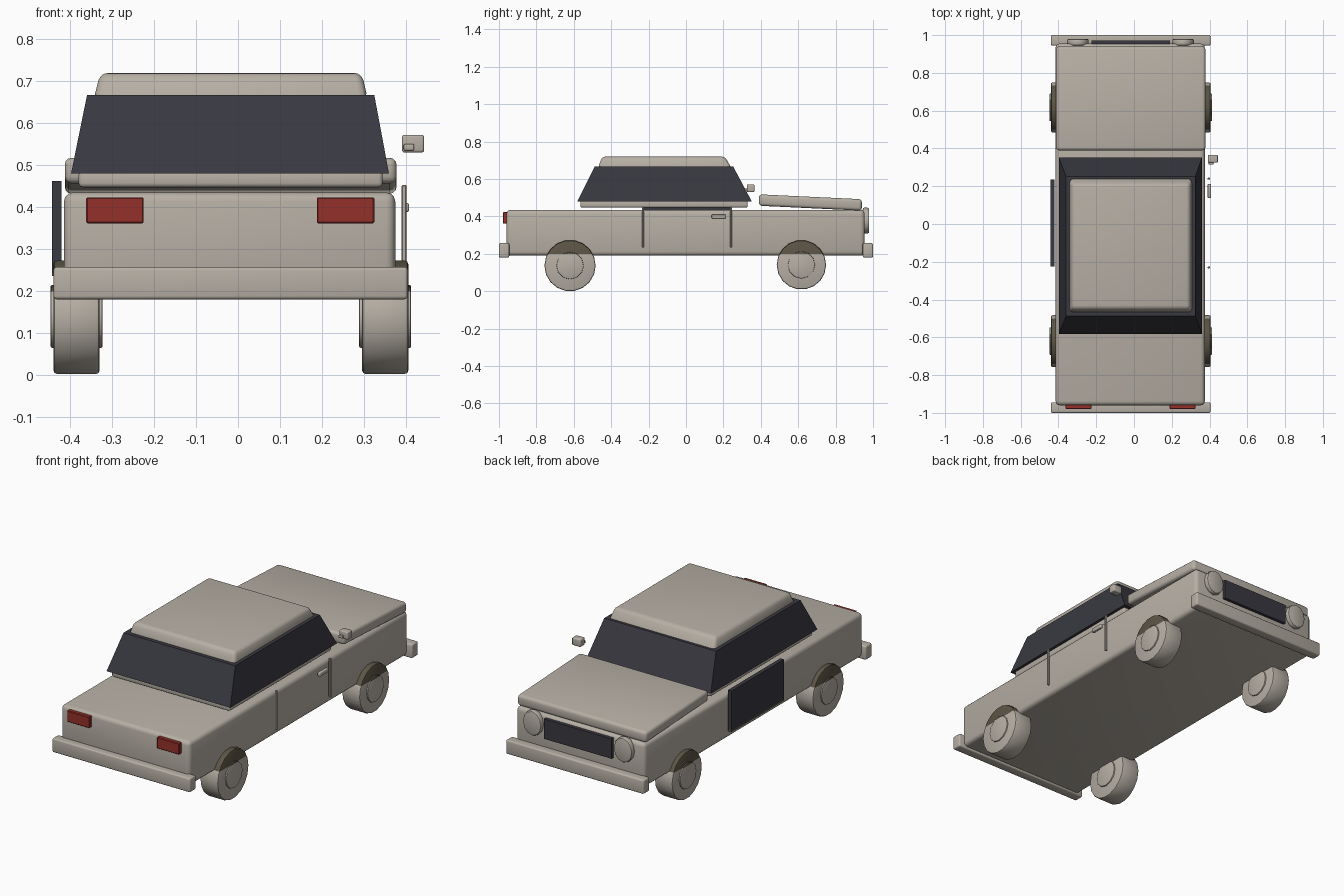
import bpy, bmesh, math
from mathutils import Matrix, Vector

if "Cube" in bpy.data.objects:
    bpy.data.objects.remove(bpy.data.objects["Cube"])


def mat(name, rgb):
    m = bpy.data.materials.new(name)
    m.diffuse_color = (*rgb, 1)
    m.use_nodes = True
    m.node_tree.nodes["Principled BSDF"].inputs["Base Color"].default_value = m.diffuse_color
    return m


TAN = mat("warm grey paint", (0.47, 0.43, 0.375))
GLASS = mat("dark glass", (0.04, 0.04, 0.052))
RED = mat("red lamp", (0.30, 0.03, 0.023))
BROWN = mat("dark brown", (0.105, 0.09, 0.06))


def finish(bm, name, mats):
    bmesh.ops.recalc_face_normals(bm, faces=bm.faces)
    me = bpy.data.meshes.new(name)
    bm.to_mesh(me)
    bm.free()
    for m in mats:
        me.materials.append(m)
    ob = bpy.data.objects.new(name, me)
    bpy.context.collection.objects.link(ob)
    bpy.ops.object.select_all(action='DESELECT')
    ob.select_set(True)
    bpy.context.view_layer.objects.active = ob
    bpy.ops.object.shade_smooth_by_angle(angle=math.radians(35))
    return ob


def bevel(bm, edges, width, seg):
    bmesh.ops.bevel(bm, geom=edges, offset=width, segments=seg,
                    profile=0.5, affect='EDGES')


def box(name, x, y, z, m, r=0.0, top_x=None, top_y=None, slope=0.0, seg=3):
    """Box from ranges; optional smaller top and a z slope along y."""
    bm = bmesh.new()
    bmesh.ops.create_cube(bm, size=1)
    for v in bm.verts:
        up = v.co.z > 0
        xr = top_x if up and top_x else x
        yr = top_y if up and top_y else y
        ix, iy = int(v.co.x > 0), int(v.co.y > 0)
        v.co = Vector((xr[ix], yr[iy], z[int(up)] + slope * iy))
    if r:
        bevel(bm, bm.edges[:], r, seg)
    return finish(bm, name, [m])


def disc(bm, loc, r, depth, sides, axis, r_bevel=0.0, scale=(1, 1, 1)):
    """Cylinder with bevelled rims, lying along x or y, merged into bm."""
    tmp = bmesh.new()
    bmesh.ops.create_cone(tmp, cap_ends=True, segments=sides,
                          radius1=r, radius2=r, depth=depth)
    if r_bevel:
        rims = [e for e in tmp.edges if abs(e.verts[0].co.z - e.verts[1].co.z) < 1e-5]
        bevel(tmp, rims, r_bevel, 2)
    rot = Matrix.Rotation(math.pi / 2, 4, 'Y' if axis == 'X' else 'X')
    tmp.transform(Matrix.Translation(loc) @ Matrix.Diagonal((*scale, 1)) @ rot)
    me = bpy.data.meshes.new("tmp")
    tmp.to_mesh(me)
    tmp.free()
    bm.from_mesh(me)
    bpy.data.meshes.remove(me)


# Body
box("body", (-0.415, 0.375), (-0.96, 0.955), (0.19, 0.435), TAN, 0.022)

# Bumpers
box("rear_bumper", (-0.44, 0.405), (-1.0, -0.945), (0.18, 0.257), TAN, 0.008)
box("front_bumper", (-0.44, 0.405), (0.945, 1.0), (0.18, 0.257), TAN, 0.008)

# Cabin: sill, glass band, roof
box("cabin_sill", (-0.38, 0.345), (-0.565, 0.33), (0.447, 0.487), TAN, 0.01)
box("cabin_glass", (-0.398, 0.36), (-0.582, 0.352), (0.48, 0.667), GLASS,
    top_x=(-0.36, 0.325), top_y=(-0.488, 0.252))
box("roof", (-0.345, 0.31), (-0.472, 0.245), (0.655, 0.72), TAN, 0.018,
    top_x=(-0.328, 0.295), top_y=(-0.448, 0.208))

# Raised hood, sloping down to the front
box("hood", (-0.413, 0.378), (0.39, 0.94), (0.457, 0.518), TAN, 0.016, slope=-0.026)

# Wheels: tyre with hub on both sides, upper part dark
for side, cx in (("left", -0.385), ("right", 0.351)):
    for end, cy, cz, r in (("rear", -0.62, 0.137, 0.137), ("front", 0.617, 0.141, 0.132)):
        bm = bmesh.new()
        disc(bm, (cx, cy, cz), r, 0.11, 18, 'X', 0.008)
        disc(bm, (cx, cy, cz), 0.073, 0.124, 12, 'X', 0.004)
        bmesh.ops.bisect_plane(bm, geom=bm.verts[:] + bm.edges[:] + bm.faces[:],
                               plane_co=(0, 0, 0.198), plane_no=(0, 0, 1))
        for f in bm.faces:
            f.material_index = int(f.calc_center_median().z > 0.198)
        finish(bm, end + "_" + side + "_wheel", [TAN, BROWN])

# Headlights and grille
for side, cx in (("left", -0.297), ("right", 0.26)):
    bm = bmesh.new()
    disc(bm, (cx, 0.962, 0.378), 0.057, 0.035, 12, 'Y', 0.008, (1, 1, 1.2))
    finish(bm, side + "_headlight", [TAN])
box("grille", (-0.225, 0.19), (0.95, 0.972), (0.31, 0.42), GLASS)

# Tail lights
for side, x in (("left", (-0.362, -0.225)), ("right", (0.188, 0.325))):
    box(side + "_tail_light", x, (-0.979, -0.95), (0.361, 0.423), RED, 0.003, seg=1)

# Dark door panel on the left, with a brown lower edge
box("left_door_panel", (-0.443, -0.421), (-0.225, 0.235), (0.243, 0.462), GLASS)
box("left_door_edge", (-0.443, -0.421), (-0.225, 0.235), (0.235, 0.243), BROWN)

# Door seams and handle on the right
for name, y in (("rear_door_seam", -0.23), ("front_door_seam", 0.24)):
    box(name, (0.39, 0.402), (y - 0.005, y + 0.005), (0.235, 0.452), TAN, 0.002, seg=1)
box("door_handle", (0.39, 0.408), (0.137, 0.212), (0.388, 0.41), TAN, 0.005)

# Side mirror on the right
box("side_mirror", (0.391, 0.444), (0.325, 0.366), (0.53, 0.572), TAN, 0.006)
box("mirror_stem", (0.395, 0.42), (0.314, 0.33), (0.535, 0.55), TAN, 0.003)
